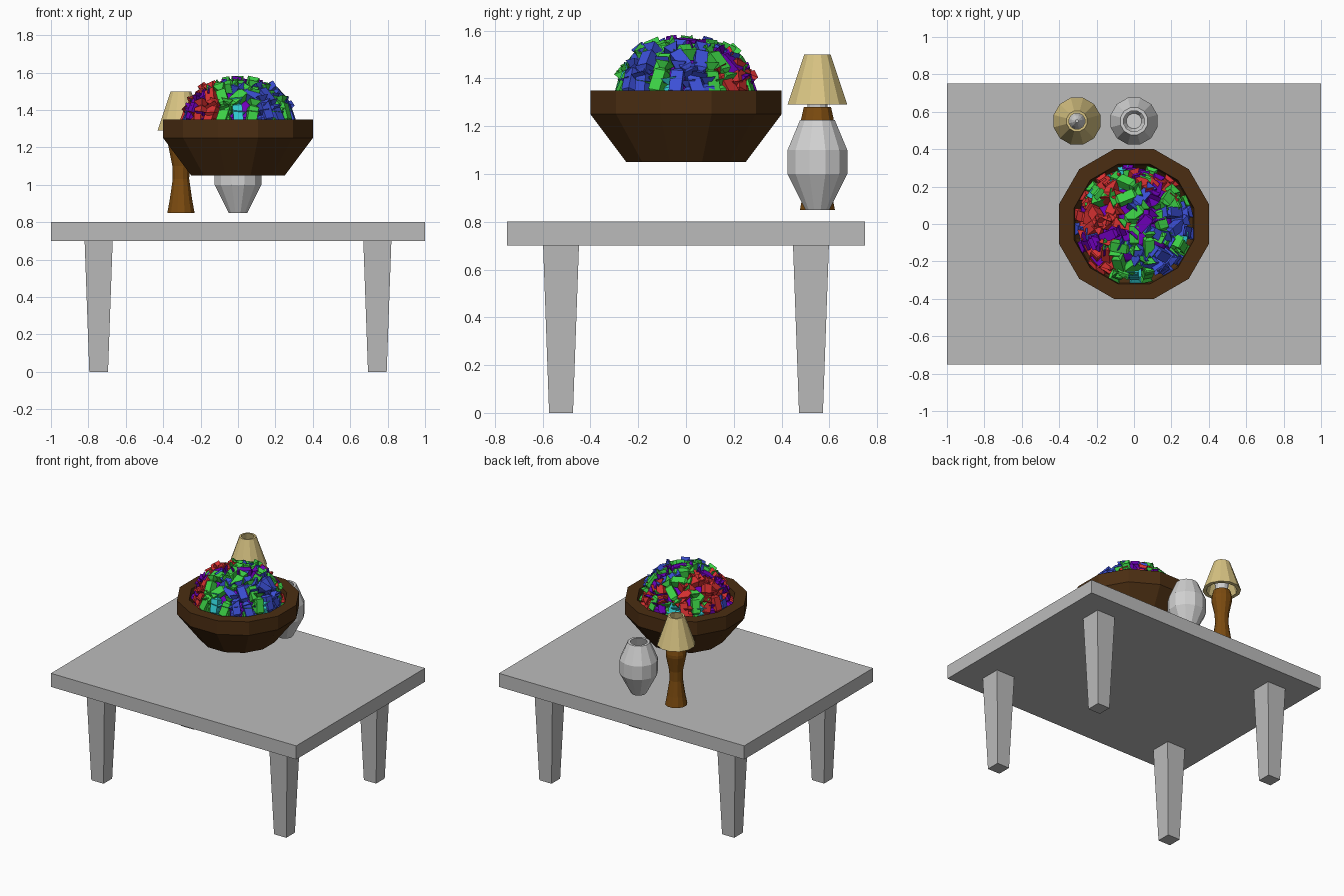
import bpy, bmesh, math, random
from mathutils import Matrix, Vector

random.seed(4)
if "Cube" in bpy.data.objects:
    bpy.data.objects.remove(bpy.data.objects["Cube"], do_unlink=True)


def material(name, r, g, b):
    m = bpy.data.materials.new(name)
    m.use_nodes = True
    m.diffuse_color = (r, g, b, 1)
    shader = m.node_tree.nodes["Principled BSDF"]
    shader.inputs["Base Color"].default_value = (r, g, b, 1)
    shader.inputs["Roughness"].default_value = 0.8
    return m


table_grey = material("table grey", .5, .5, .5)
pale_grey = material("pale grey", .64, .64, .64)
dark_wood = material("dark wood", .07, .027, .006)
warm_wood = material("warm wood", .2, .07, .005)
cream = material("cream shade", .7, .56, .23)
candy_colours = {
    "R": material("candy red", .68, .03, .03),
    "G": material("candy green", .045, .64, .06),
    "B": material("candy blue", .045, .08, .68),
    "P": material("candy purple", .16, .0, .5),
    "C": material("candy cyan", .03, .58, .62),
}


def loft_mesh(name, profile, sides, mat, closed=False, aspect=1):
    """Stack regular polygons given as (half width, height) and skin them."""
    bm = bmesh.new()
    rings = []
    for half, z in profile:
        rad = half / math.cos(math.pi / sides)
        turns = [2 * math.pi * (i + .5) / sides for i in range(sides)]
        rings.append([bm.verts.new((rad * math.cos(a), rad * math.sin(a) * aspect, z))
                      for a in turns])
    pairs = list(zip(rings, rings[1:]))
    if closed:
        pairs.append((rings[-1], rings[0]))
    else:
        bm.faces.new(rings[0])
        bm.faces.new(rings[-1])
    for low, high in pairs:
        for i in range(sides):
            j = (i + 1) % sides
            bm.faces.new((low[i], low[j], high[j], high[i]))
    bmesh.ops.recalc_face_normals(bm, faces=bm.faces)
    mesh = bpy.data.meshes.new(name)
    bm.to_mesh(mesh)
    bm.free()
    mesh.materials.append(mat)
    return mesh


def place(name, mesh, matrix):
    ob = bpy.data.objects.new(name, mesh)
    ob.matrix_world = matrix
    bpy.context.collection.objects.link(ob)
    return ob


def part(name, profile, sides, mat, x=0, y=0, **options):
    mesh = loft_mesh(name, profile, sides, mat, **options)
    return place(name, mesh, Matrix.Translation((x, y, 0)))


# Table
part("table_top", [(1, .7), (1, .8)], 4, table_grey, aspect=.75)
for end, sy in (("front", -1), ("back", 1)):
    for side, sx in (("right", -1), ("left", 1)):
        part(f"{end}_{side}_leg", [(.05, 0), (.075, .7)], 4, table_grey,
             sx * .745, sy * .523)

# Bowl
part("bowl", [(.25, 1.05), (.4, 1.25), (.4, 1.35), (.32, 1.35), (.31, 1.25), (.2, 1.12)],
     12, dark_wood)

# Vase
part("vase", [(.05, .85), (.125, 1.0), (.125, 1.1), (.073, 1.225), (.055, 1.225),
              (.1, 1.1), (.1, 1.0), (.04, .88)], 12, pale_grey, 0, .55)

# Lamp
lamp = (-.305, .55)
part("lamp_base", [(.073, .85), (.06, .92), (.044, 1.03), (.046, 1.1), (.068, 1.21),
                   (.068, 1.23), (.057, 1.28)], 12, warm_wood, *lamp)
part("lamp_bulb", [(.042, 1.28), (.042, 1.31), (.05, 1.37), (.03, 1.43), (.008, 1.47)],
     12, pale_grey, *lamp)
part("lamp_shade", [(.125, 1.29), (.055, 1.5), (.042, 1.5), (.1, 1.29)],
     12, cream, *lamp, closed=True)

# Wrapped candies: a boxy body with pinched necks and flared ends
half = [(.018, .053), (.026, .045)]
half = [(.032, .085), (.012, .058)] + half
wrapper = half + [(w, -z) for w, z in reversed(half)]
candies = {key: loft_mesh(m.name.replace(" ", "_"), wrapper, 4, m)
           for key, m in candy_colours.items()}

# Filling below the loose candies
part("candy_filling", [(.22, 1.2), (.25, 1.36), (.19, 1.44), (.11, 1.49)], 12,
     candy_colours["P"])

# Layers: radius, height, outward tilt, looseness, colours counterclockwise from the front
layers = [
    (.265, 1.31, 5, .2, "CGBGBCBBGRRPGCRCPRBRPRG"),
    (.262, 1.38, 20, .4, "CGBBGBBGRRGPCRGRRBPRRG"),
    (.215, 1.46, 40, .8, "GBBGBBGPRGRGRRPRG"),
    (.14, 1.51, 65, 1.5, "BGBGPBGRRPG"),
    (.055, 1.53, 82, 1.5, "GPGR"),
]
for radius, height, tilt, loose, colours in layers:
    for i, key in enumerate(colours):
        turn = 2 * math.pi * i / len(colours) - math.pi / 2
        slope = math.radians(tilt)
        spin = random.uniform(-loose, loose)
        r = radius + random.uniform(-.008, .008)
        spot = Vector((r * math.cos(turn), r * math.sin(turn),
                       height + random.uniform(-.012, .012)))
        # Lean the candy against the heap, then spin it within the surface
        matrix = (Matrix.Translation(spot) @ Matrix.Rotation(turn, 4, "Z")
                  @ Matrix.Rotation(-slope, 4, "Y") @ Matrix.Rotation(spin, 4, "X"))
        place(candies[key].name, candies[key], matrix)
